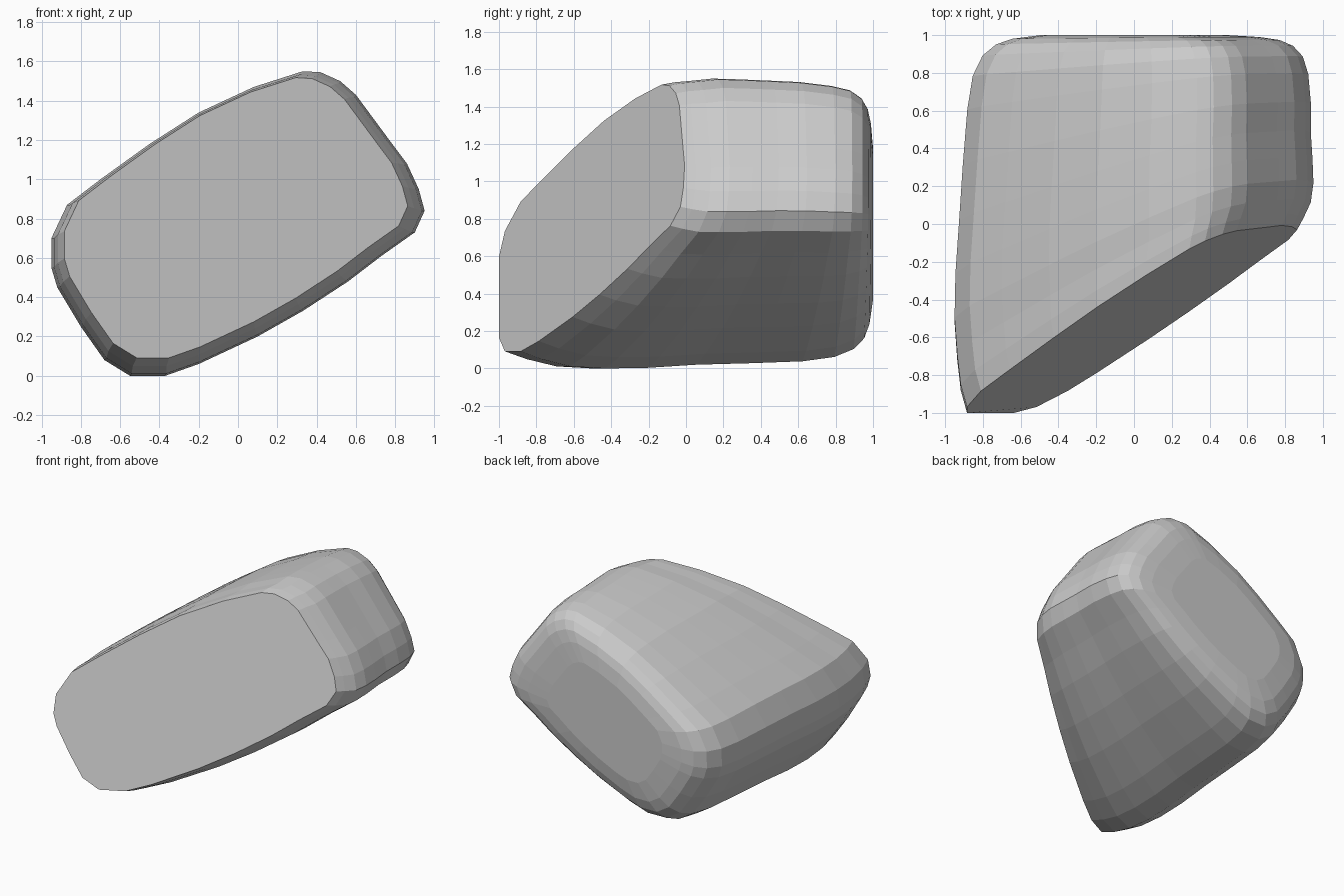
import bpy, bmesh

if "Cube" in bpy.data.objects:
    bpy.data.objects.remove(bpy.data.objects["Cube"])

# Tilted rounded-box outline seen from the front (x, z)
outline = [(-.95, .70), (-.87, .87), (-.70, 1.0), (-.45, 1.18), (-.2, 1.34), (.08, 1.47),
           (.33, 1.55), (.42, 1.545), (.52, 1.5), (.60, 1.43), (.77, 1.2), (.86, 1.08),
           (.92, .95), (.95, .84), (.90, .73), (.73, .61), (.56, .48), (.33, .33), (.10, .20),
           (-.20, .06), (-.37, 0), (-.55, 0), (-.68, .08), (-.80, .25), (-.92, .45), (-.95, .55)]
CX, CZ = 0, .77

# Rings from slanted front to domed back: depth fraction, scale, x shift, z shift
rings = [(0, .92, -.01, .03), (.06, .955, -.01, .015), (.14, .985, 0, 0), (.24, 1, 0, 0),
         (.36, .995, 0, 0), (.5, .98, .005, .005), (.65, .97, .015, .005), (.8, .95, .02, .0),
         (.89, .92, .02, 0), (.945, .865, .02, .0), (.975, .79, .02, 0), (.99, .69, .01, 0),
         (1, .52, 0, 0)]


def front_depth(x, z):
    """Depth of the slanted front cut at a given outline position."""
    return max(-1, -.735 + .515 * x + .295 * z)


bm = bmesh.new()
loops = []
for t, s, dx, dz in rings:
    loop = []
    for px, pz in outline:
        x = CX + (px - CX) * s + dx
        z = CZ + (pz - CZ) * s + dz
        yf = front_depth(CX + (px - CX) * .92, CZ + (pz - CZ) * .92 + .03)
        loop.append(bm.verts.new((x, yf + t * (1 - yf), z)))
    loops.append(loop)

# Side skin and end faces
n = len(outline)
for a, b in zip(loops, loops[1:]):
    for i in range(n):
        j = (i + 1) % n
        bm.faces.new((a[i], a[j], b[j], b[i]))
bm.faces.new(loops[0])
bm.faces.new(loops[-1])
bmesh.ops.recalc_face_normals(bm, faces=bm.faces[:])

mesh = bpy.data.meshes.new("rock")
bm.to_mesh(mesh)
bm.free()
rock = bpy.data.objects.new("rock", mesh)
bpy.context.collection.objects.link(rock)
